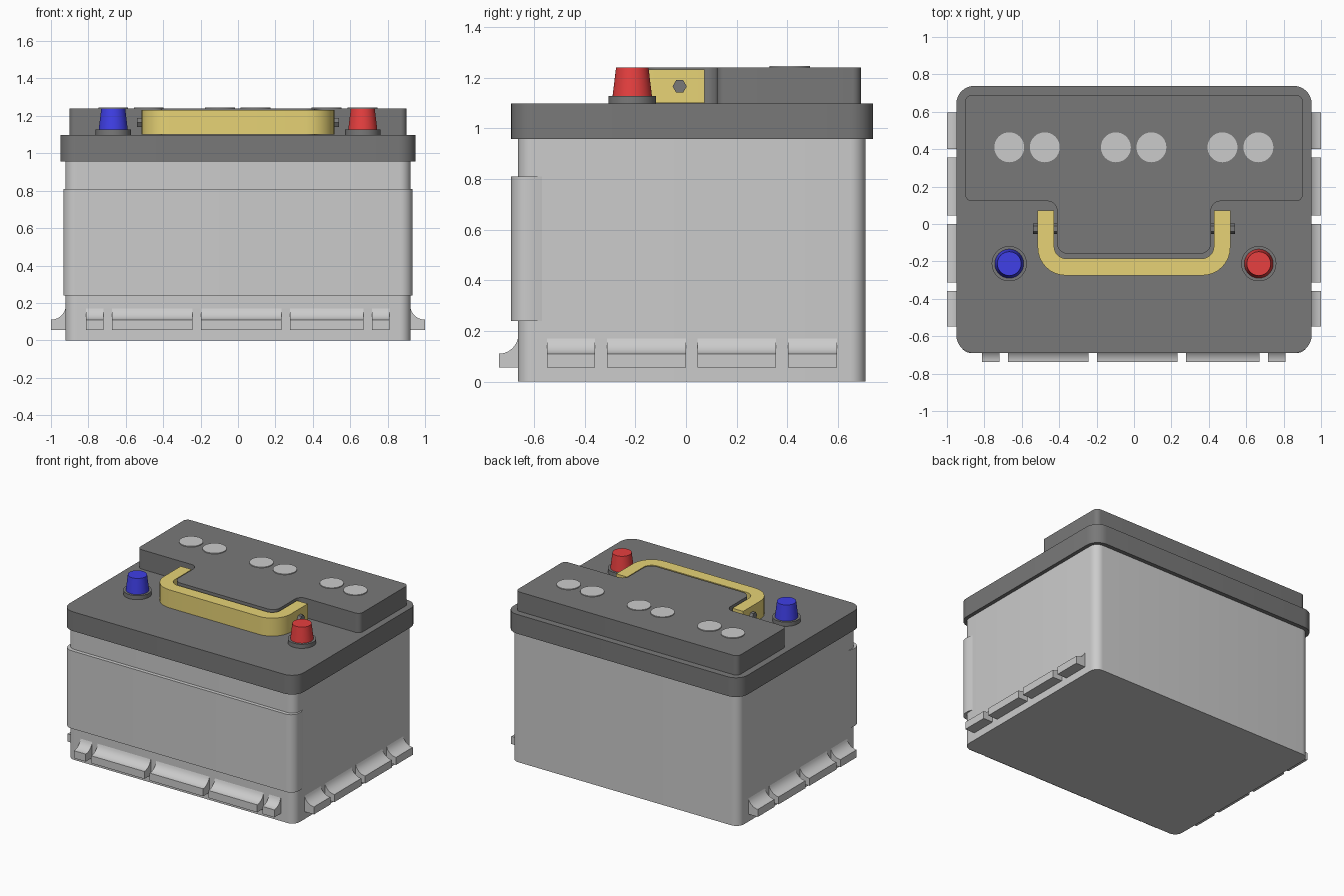
import bpy, bmesh
from math import radians, pi, sin, cos
from mathutils import Vector, Matrix

if "Cube" in bpy.data.objects:
    bpy.data.objects.remove(bpy.data.objects["Cube"])


def material(name, rgb):
    m = bpy.data.materials.new(name)
    m.diffuse_color = (*rgb, 1)
    m.use_nodes = True
    m.node_tree.nodes["Principled BSDF"].inputs["Base Color"].default_value = m.diffuse_color
    return m


BLACK = material("black_plastic", (0.19, 0.19, 0.19))
YELLOW = material("yellow_plastic", (0.8, 0.65, 0.18))
RED = material("red", (0.8, 0.05, 0.05))
BLUE = material("blue", (0.05, 0.05, 0.8))


def finish(name, bm, mat=None):
    bmesh.ops.recalc_face_normals(bm, faces=bm.faces)
    me = bpy.data.meshes.new(name)
    bm.to_mesh(me)
    bm.free()
    me.shade_smooth()
    me.set_sharp_from_angle(angle=radians(30))
    if mat:
        me.materials.append(mat)
    ob = bpy.data.objects.new(name, me)
    bpy.context.collection.objects.link(ob)
    return ob


def fillet(points, seg=8):
    """Round the corners of a closed outline given as (x, y, radius)."""
    out, n = [], len(points)
    for i, (x, y, r) in enumerate(points):
        p = Vector((x, y))
        if r == 0:
            out.append(p)
            continue
        a = (Vector(points[i - 1][:2]) - p).normalized()
        b = (Vector(points[(i + 1) % n][:2]) - p).normalized()
        half = a.angle(b) / 2
        centre = p + (a + b).normalized() * (r / sin(half))
        d = r * cos(half) / sin(half)
        start, end = p + a * d - centre, p + b * d - centre
        sweep = start.angle(end)
        for k in range(seg + 1):
            t = k / seg
            out.append(centre + (start * sin((1 - t) * sweep) + end * sin(t * sweep)) / sin(sweep))
    return out


def prism(name, points, z0, z1, mat=None):
    bm = bmesh.new()
    face = bm.faces.new([bm.verts.new((p[0], p[1], z0)) for p in fillet(points)])
    ext = bmesh.ops.extrude_face_region(bm, geom=[face])["geom"]
    bmesh.ops.translate(bm, vec=(0, 0, z1 - z0),
                        verts=[v for v in ext if isinstance(v, bmesh.types.BMVert)])
    return finish(name, bm, mat)


def symmetric(half):
    """Mirror a +x half outline (bottom to top) into a closed outline."""
    return half + [(-x, y, r) for x, y, r in reversed(half)]


def cone(name, loc, r0, r1, h, mat=None, sides=40, axis='Z'):
    bm = bmesh.new()
    bmesh.ops.create_cone(bm, cap_ends=True, segments=sides, radius1=r0, radius2=r1, depth=h)
    if axis == 'X':
        bmesh.ops.rotate(bm, verts=bm.verts, matrix=Matrix.Rotation(pi / 2, 3, 'Y'))
    bmesh.ops.translate(bm, verts=bm.verts, vec=loc)
    return finish(name, bm, mat)


# Case, thicker front band and lid
prism("case", symmetric([(0.923, -0.663, 0.06), (0.923, 0.708, 0.06)]), 0, 0.97)
prism("case_front_band", symmetric([(0.934, -0.69, 0.065), (0.934, -0.6, 0), (0.9, -0.5, 0)]), 0.24, 0.81)
prism("lid", symmetric([(0.95, -0.69, 0.095), (0.95, 0.738, 0.095)]), 0.957, 1.098, BLACK)

# Raised rear deck with a tongue reaching between the handle arms
prism("raised_deck", symmetric([(0.412, -0.16, 0.06), (0.412, 0.122, 0.05),
                                (0.902, 0.122, 0.035), (0.902, 0.69, 0.035)]), 1.09, 1.24, BLACK)

# Carry handle and its hexagonal pivots
prism("handle", symmetric([(0.515, -0.275, 0.15), (0.515, 0.073, 0),
                           (0.427, 0.073, 0), (0.427, -0.185, 0.065)]), 1.1, 1.232, YELLOW)
for side, s in (("left", -1), ("right", 1)):
    cone("handle_pivot_" + side, (s * 0.472, -0.025, 1.165), 0.028, 0.028, 0.136, BLACK, 6, 'X')

# Terminals
for name, x, mat in (("negative", -0.667, BLUE), ("positive", 0.667, RED)):
    cone(name + "_terminal_base", (x, -0.212, 1.11), 0.094, 0.094, 0.036, BLACK)
    cone(name + "_terminal_post", (x, -0.212, 1.182), 0.078, 0.064, 0.116, mat)

# Cell caps in three pairs
for i, x in enumerate((-0.667, -0.477, -0.097, 0.093, 0.473, 0.665)):
    cone(f"cell_cap_{i + 1}", (x, 0.41, 1.235), 0.08, 0.08, 0.022)


# Hold-down ledges: concave cross-section (outward, z) swept along the wall
def ledge(name, place, a, b, reach):
    prof = [(-0.03, 0.055), (reach, 0.055), (reach, 0.11)]
    for k in range(1, 9):
        t = k / 8 * radians(75)
        prof.append((reach * (1 - sin(t) / sin(radians(75))),
                     0.11 + 0.06 * (1 - cos(t)) / (1 - cos(radians(75)))))
    prof.append((-0.03, 0.17))
    bm = bmesh.new()
    rings = [[bm.verts.new(place(u, o, z)) for o, z in prof] for u in (a, b)]
    for ring in rings:
        bm.faces.new(ring)
    for i in range(len(prof)):
        j = (i + 1) % len(prof)
        bm.faces.new((rings[0][i], rings[0][j], rings[1][j], rings[1][i]))
    return finish(name, bm)


for i, (a, b) in enumerate(((-0.813, -0.718), (-0.674, -0.243), (-0.199, 0.233),
                            (0.277, 0.672), (0.716, 0.811))):
    ledge(f"front_ledge_{i + 1}", lambda u, o, z: (u, -0.663 - o, z), a, b, 0.075)
for side, s in (("left", -1), ("right", 1)):
    for i, (a, b) in enumerate(((-0.548, -0.359), (-0.312, 0.0), (0.045, 0.355), (0.402, 0.596))):
        ledge(f"{side}_ledge_{i + 1}", lambda u, o, z: (s * (0.923 + o), u, z), a, b, 0.077)
